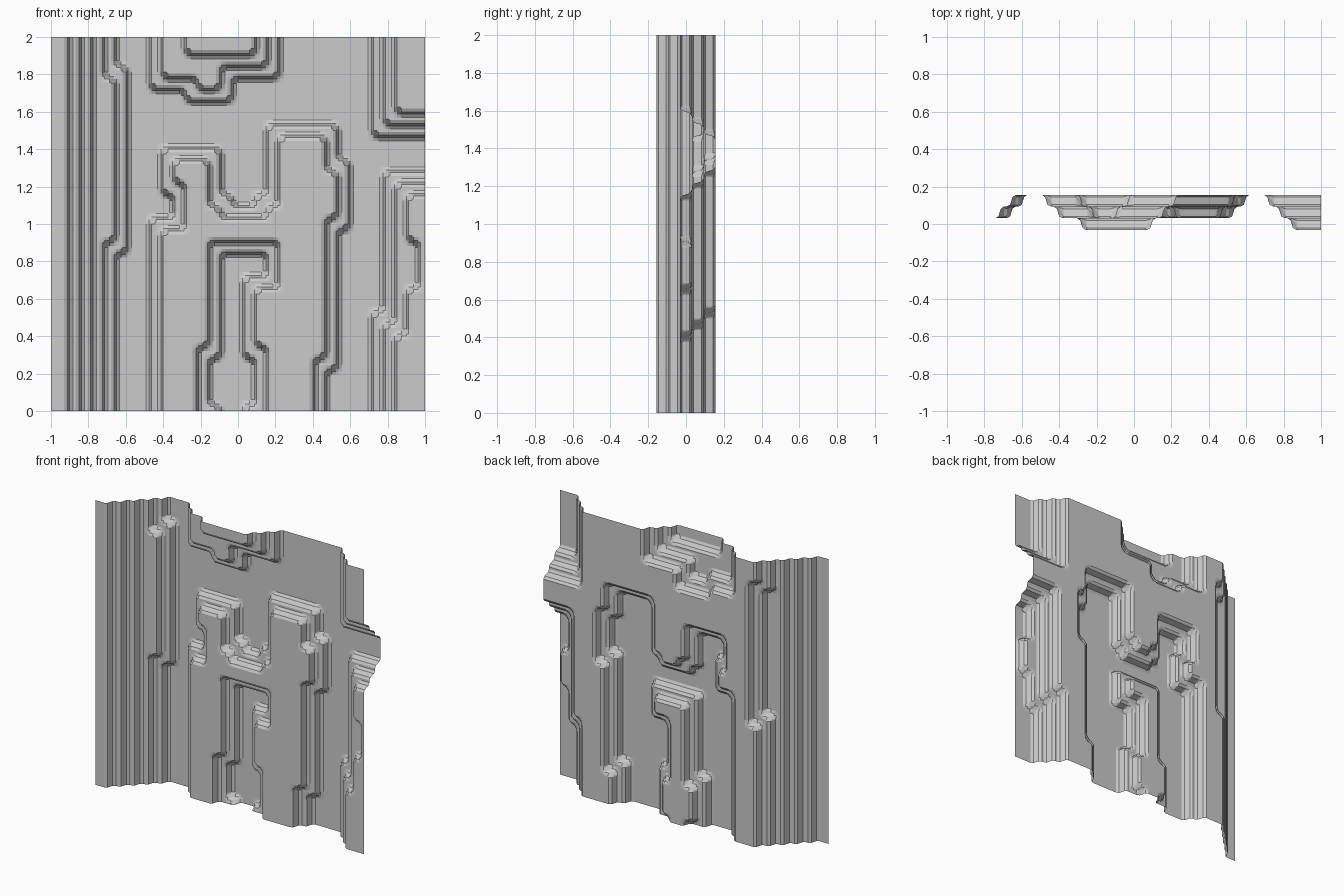
import bpy, bmesh, math

cube = bpy.data.objects.get("Cube")
if cube:
    bpy.data.objects.remove(cube, do_unlink=True)

CELLS = 32
STEP = 2 / CELLS
BACK = STEP * 2.5

# Left wall: five full-height terraces falling away to the flat background
terrace = [[min(5, max(0, 6 - column)) for row in range(CELLS + 1)]
           for column in range(CELLS + 1)]


def fill(level, left, right, bottom, top):
    """Set a block of grid points, limits included, to one terrace level."""
    for column in range(left, right + 1):
        for row in range(bottom, top + 1):
            terrace[column][row] = level


# Bulge on the left wall
fill(1, 6, 6, 14, 29)
fill(2, 5, 5, 15, 28)

# Hanging block at the top edge
for level, left, right, bottom, top in (
        (1, 9, 19, 29, CELLS), (1, 9, 15, 28, 28), (1, 12, 15, 27, 27),
        (2, 10, 18, 30, CELLS), (2, 10, 14, 29, 29), (2, 13, 14, 28, 28),
        (3, 12, 17, 31, CELLS)):
    fill(level, left, right, bottom, top)

# Right side: upper corner block and lower block with a widened foot
for inset in range(3):
    fill(inset + 1, 28 + inset, CELLS, 24 + inset, CELLS)
for inset in range(3):
    fill(inset + 1, 29 + inset, CELLS, 0, 20 - inset)
    fill(inset + 1, 28 + inset, CELLS, 0, 8 - inset)
fill(2, 31, 31, 11, 14)

# Central building, lower terrace: body, left tower, saddle, right tower
for left, right, bottom, top in (
        (9, 24, 0, 16), (10, 14, 19, 22), (11, 15, 17, 18), (16, 17, 17, 17),
        (18, 18, 17, 18), (19, 24, 17, 24), (25, 25, 16, 21)):
    fill(1, left, right, bottom, top)

# Central building, upper terrace
for left, right, bottom, top in (
        (10, 23, 0, 15), (11, 13, 20, 21), (12, 13, 16, 19), (14, 14, 16, 17),
        (15, 18, 16, 16), (19, 19, 16, 17), (20, 23, 16, 23), (24, 24, 17, 20)):
    fill(2, left, right, bottom, top)

# Narrowed right foot
fill(1, 23, 23, 0, 4)
fill(0, 24, 24, 0, 3)

# Doorway: stepped frame, then the opening
for left, right, bottom, top in ((14, 19, 11, 14), (14, 17, 6, 10), (13, 18, 0, 5)):
    fill(1, left, right, bottom, top)
for left, right, bottom, top in ((15, 18, 12, 13), (15, 16, 5, 11),
                                 (14, 17, 1, 4), (15, 16, 0, 0)):
    fill(0, left, right, bottom, top)

# Riser profile from foot to crest: bevel, steep face, bevel
RISER = ((0, 0), (.12, 0), (.4, .2), (.6, .85), (.88, 1), (1, 1))


def riser(amount):
    for (start, low), (end, high) in zip(RISER, RISER[1:]):
        if amount <= end:
            return low + (high - low) * (amount - start) / (end - start)
    return 1


def relief(u, v):
    """Blend the four grid points around a spot, then shape into terraces."""
    i, j = min(int(u), CELLS - 1), min(int(v), CELLS - 1)
    s, t = u - i, v - j
    lower = terrace[i][j] * (1 - s) + terrace[i + 1][j] * s
    upper = terrace[i][j + 1] * (1 - s) + terrace[i + 1][j + 1] * s
    height = lower * (1 - t) + upper * t
    whole = math.floor(height)
    return whole + riser(height - whole)


# Sheet: grid lines follow the riser breaks in every cell
stops = [cell + start for cell in range(CELLS) for start, _ in RISER[:-1]] + [CELLS]
bm = bmesh.new()
grid = [[bm.verts.new((u * STEP - 1, BACK - relief(u, v) * STEP, v * STEP))
         for v in stops] for u in stops]
for near, far in zip(grid, grid[1:]):
    for k in range(len(stops) - 1):
        bm.faces.new((near[k], far[k], far[k + 1], near[k + 1]))
bmesh.ops.dissolve_limit(bm, angle_limit=math.radians(1),
                         verts=bm.verts[:], edges=bm.edges[:])
mesh = bpy.data.meshes.new("terraced_cliff")
bm.to_mesh(mesh)
bm.free()

# Plain grey stone
stone = bpy.data.materials.new("stone_grey")
stone.use_nodes = True
grey = (.6, .6, .6, 1)
stone.diffuse_color = grey
stone.node_tree.nodes["Principled BSDF"].inputs["Base Color"].default_value = grey
mesh.materials.append(stone)

cliff = bpy.data.objects.new("terraced_cliff", mesh)
bpy.context.collection.objects.link(cliff)
